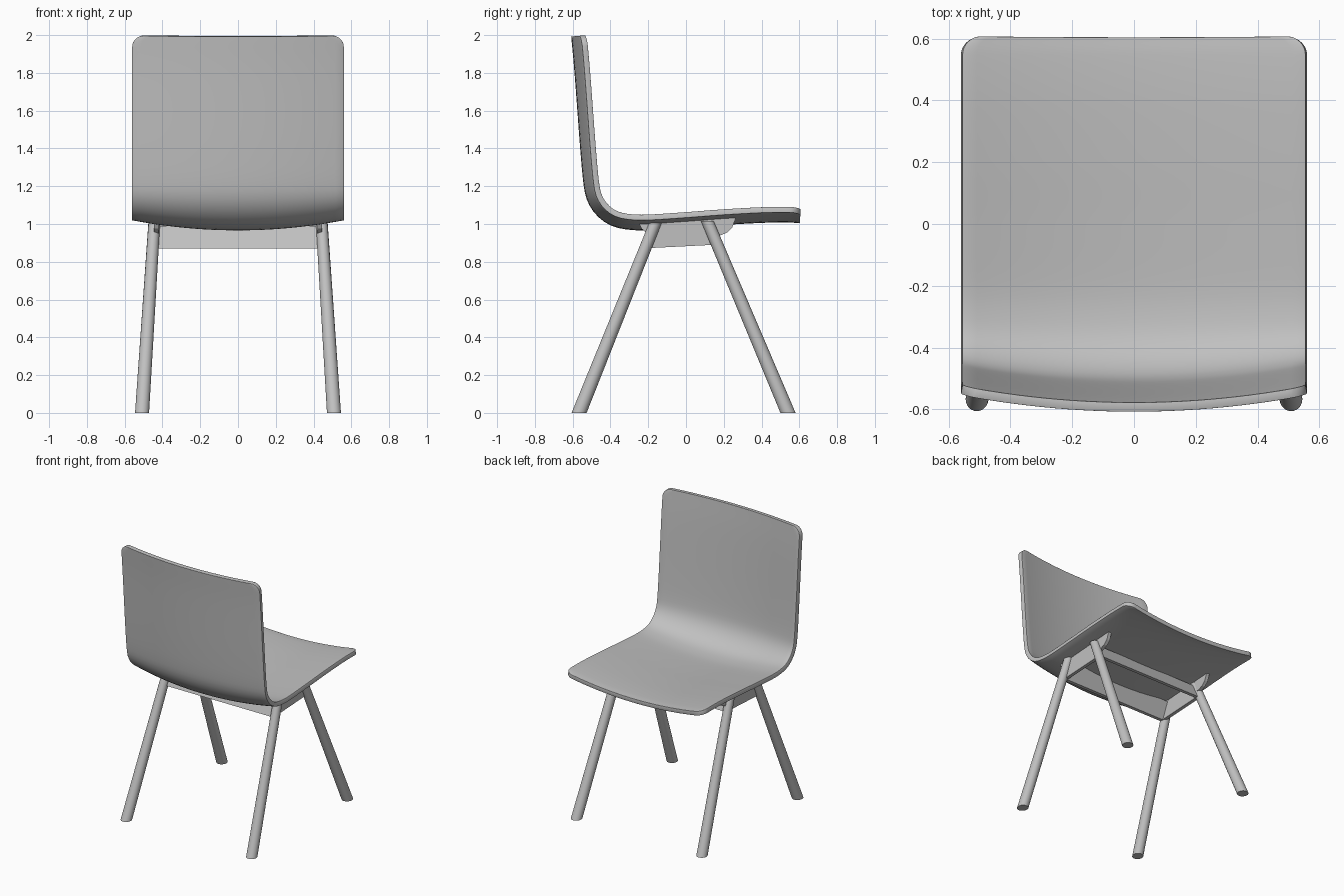
import bpy, bmesh, math
from mathutils import Vector

if "Cube" in bpy.data.objects:
    bpy.data.objects.remove(bpy.data.objects["Cube"])

HALF, CORNER, BULGE, THICK = 0.555, 0.06, 0.053, 0.03


def material(name, value):
    mat = bpy.data.materials.new(name)
    mat.use_nodes = True
    color = (value, value, value, 1)
    mat.diffuse_color = color
    mat.node_tree.nodes["Principled BSDF"].inputs["Base Color"].default_value = color
    return mat


grey = material("plain grey", 0.53)


def finish(name, bm, smooth=False):
    bmesh.ops.recalc_face_normals(bm, faces=bm.faces)
    mesh = bpy.data.meshes.new(name)
    bm.to_mesh(mesh)
    bm.free()
    obj = bpy.data.objects.new(name, mesh)
    bpy.context.collection.objects.link(obj)
    mesh.materials.append(grey)
    if smooth:
        bpy.ops.object.select_all(action="DESELECT")
        obj.select_set(True)
        bpy.context.view_layer.objects.active = obj
        bpy.ops.object.shade_smooth_by_angle(angle=math.radians(35))
    return obj


def spline(points, steps=12):
    """Smooth curve through the points."""
    pts = [Vector(p) for p in points]
    pts = [2 * pts[0] - pts[1]] + pts + [2 * pts[-1] - pts[-2]]
    out = []
    for a, b, c, d in zip(pts, pts[1:], pts[2:], pts[3:]):
        for i in range(steps):
            t = i / steps
            out.append(0.5 * (2 * b + (c - a) * t + (2 * a - 5 * b + 4 * c - d) * t ** 2
                              + (3 * b - a - 3 * c + d) * t ** 3))
    return out + [pts[-2]]


def prism(name, outline, x0, x1):
    """Extrude a (y, z) outline along x."""
    bm = bmesh.new()
    face = bm.faces.new([bm.verts.new((x0, y, z)) for y, z in outline])
    new = bmesh.ops.extrude_face_region(bm, geom=[face])["geom"]
    bmesh.ops.translate(bm, vec=(x1 - x0, 0, 0),
                        verts=[v for v in new if isinstance(v, bmesh.types.BMVert)])
    return finish(name, bm)


# Seat shell: inner side profile from the top of the back to the seat front
profile = spline([(-0.525, 2.0), (-0.507, 1.8), (-0.477, 1.4), (-0.46, 1.22), (-0.444, 1.15),
                  (-0.41, 1.1), (-0.36, 1.066), (-0.29, 1.052), (-0.2, 1.05), (0, 1.063),
                  (0.2, 1.078), (0.4, 1.089), (0.54, 1.091), (0.608, 1.087)])
lengths = [0]
for a, b in zip(profile, profile[1:]):
    lengths.append(lengths[-1] + (b - a).length)
total = lengths[-1]


def at(s):
    """Point and outward (back or down) normal at arc length s."""
    i = max(k for k in range(len(profile) - 1) if lengths[k] <= s)
    a, b = profile[i], profile[i + 1]
    d = (b - a).normalized()
    return a + d * (s - lengths[i]), Vector((d.y, -d.x))


ends = [CORNER * (1 - math.cos(k * math.pi / 16)) for k in range(8)]
middle = [CORNER + (total - 2 * CORNER) * k / 70 for k in range(71)]
stations = ends + middle + [total - e for e in reversed(ends)]
bm = bmesh.new()
rows = []
for s in stations:
    near = min(s, total - s, CORNER)
    half = HALF - CORNER + math.sqrt(max(0, CORNER ** 2 - (CORNER - near) ** 2))
    p, n = at(s)
    row = []
    for k in range(25):
        x = half * (k / 12 - 1)
        q = p + n * BULGE * (1 - (x / HALF) ** 2)
        row.append(bm.verts.new((x, q.x, q.y)))
    rows.append(row)
for r0, r1 in zip(rows, rows[1:]):
    for k in range(24):
        bm.faces.new((r0[k], r0[k + 1], r1[k + 1], r1[k]))
shell = finish("seat_shell", bm, smooth=True)
inward = shell.data.polygons[len(shell.data.polygons) // 4].normal.y > 0
solid = shell.modifiers.new("thickness", "SOLIDIFY")
solid.thickness, solid.offset = THICK, -1 if inward else 1
bevel = shell.modifiers.new("soft edge", "BEVEL")
bevel.width, bevel.segments, bevel.limit_method = 0.006, 2, "ANGLE"
bevel.angle_limit = math.radians(50)


# Legs: slanted tapered rods cut level at the floor
def leg(name, foot, top):
    bm = bmesh.new()
    foot, top = Vector(foot), Vector(top)
    axis = (top - foot).normalized()
    side = axis.cross(Vector((1, 0, 0))).normalized()
    other = axis.cross(side)
    rings = []
    for center, radius in ((foot, 0.037), (top, 0.031)):
        ring = []
        for k in range(24):
            a = k * math.tau / 24
            p = center + radius * (side * math.cos(a) + other * math.sin(a))
            p -= axis * ((p.z - center.z) / axis.z)
            ring.append(bm.verts.new(p))
        rings.append(ring)
    for k in range(24):
        j = (k + 1) % 24
        bm.faces.new((rings[0][k], rings[0][j], rings[1][j], rings[1][k]))
    for ring in rings:
        bm.faces.new(ring)
    finish(name, bm, smooth=True)


# Side plate outline with a rounded tab running forward under the seat
plate = [(-0.25, 1.005), (-0.235, 0.975), (-0.2, 0.945), (-0.205, 0.872), (0.15, 0.89),
         (0.14, 0.935), (0.175, 0.937), (0.215, 0.953), (0.245, 0.982), (0.265, 1.035),
         (0, 1.02), (-0.15, 1.008)]
for side, s in (("left", 1), ("right", -1)):
    leg(f"back_leg_{side}", (s * 0.508, -0.566, 0), (s * 0.443, -0.162, 1.005))
    leg(f"front_leg_{side}", (s * 0.508, 0.54, 0), (s * 0.443, 0.113, 1.015))
    prism(f"side_plate_{side}", plate, s * 0.42, s * 0.445)

# Cross beams leaning with the legs
prism("back_beam", [(-0.222, 0.87), (-0.197, 0.87), (-0.147, 0.99), (-0.172, 0.99)], -0.44, 0.44)
prism("front_beam", [(0.145, 0.89), (0.17, 0.89), (0.125, 0.995), (0.1, 0.995)], -0.44, 0.44)
